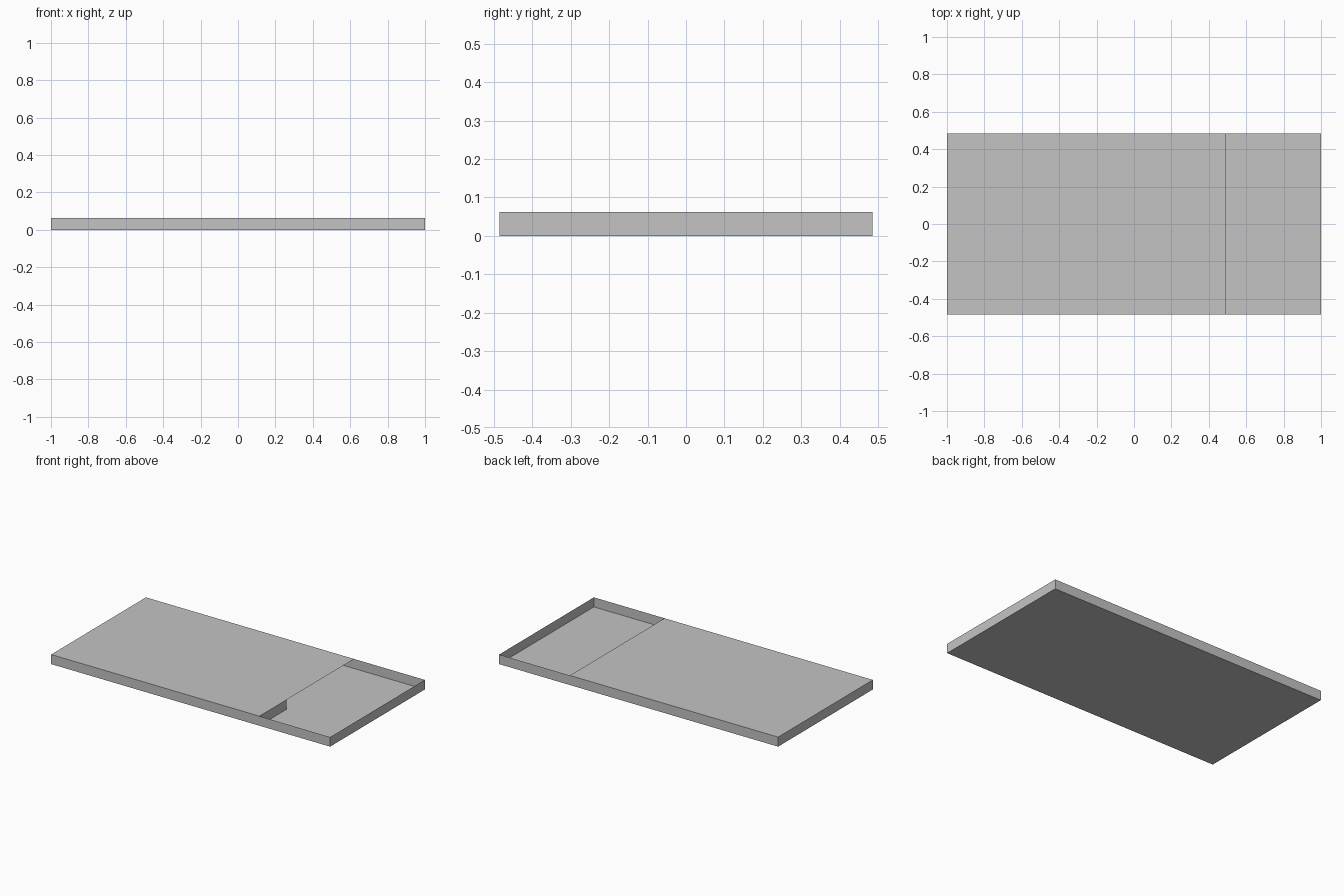
import bpy
import bmesh

cube = bpy.data.objects.get("Cube")
if cube:
    bpy.data.objects.remove(cube, do_unlink=True)

# Overall sizes
HALF_X, HALF_Y, HEIGHT = 1.0, 0.485, 0.062
COVER_END = 0.493
ROOM = 0.275

grey = bpy.data.materials.new("plain grey")
colour = (0.55, 0.55, 0.55, 1)
grey.diffuse_color = colour
grey.use_nodes = True
grey.node_tree.nodes["Principled BSDF"].inputs["Base Color"].default_value = colour


def add_object(name, bm):
    mesh = bpy.data.meshes.new(name)
    bm.to_mesh(mesh)
    bm.free()
    mesh.materials.append(grey)
    obj = bpy.data.objects.new(name, mesh)
    bpy.context.collection.objects.link(obj)
    return obj


def rectangle(x0, x1, y0, y1):
    return [(x0, y0), (x1, y0), (x1, y1), (x0, y1)]


def plate(name, outline, z, flip=False):
    """Thin flat sheet at one height."""
    bm = bmesh.new()
    face = bm.faces.new([bm.verts.new((x, y, z)) for x, y in outline])
    if flip:
        face.normal_flip()
    return add_object(name, bm)


def walls(name, path, closed=False):
    """Thin upright sheets along a path."""
    bm = bmesh.new()
    low = [bm.verts.new((x, y, 0)) for x, y in path]
    high = [bm.verts.new((x, y, HEIGHT)) for x, y in path]
    count = len(path)
    for i in range(count if closed else count - 1):
        j = (i + 1) % count
        bm.faces.new((low[i], low[j], high[j], high[i]))
    return add_object(name, bm)


# Shell: floor, outer walls and the cover that leaves one end open
footprint = rectangle(-HALF_X, HALF_X, -HALF_Y, HALF_Y)
plate("floor", footprint, 0, flip=True)
walls("outer_walls", footprint, closed=True)
plate("cover", rectangle(-HALF_X, COVER_END, -HALF_Y, HALF_Y), HEIGHT)

# Small square room under the cover's front corner
room_back = -HALF_Y + ROOM
room_side = COVER_END - ROOM
walls("inner_room_walls", [(COVER_END, -HALF_Y), (COVER_END, room_back),
                           (room_side, room_back), (room_side, -HALF_Y)])
